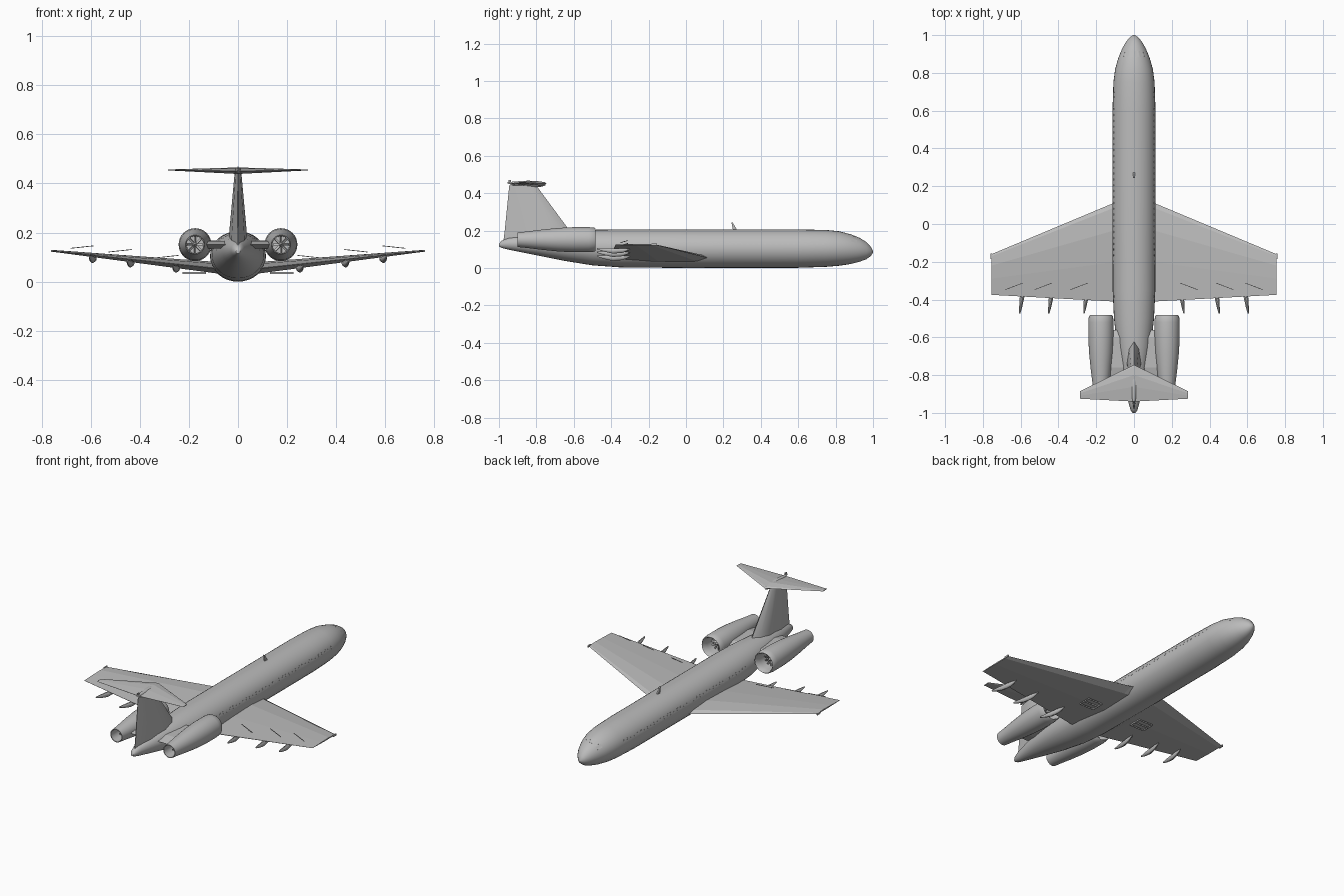
import bpy, bmesh, math
from mathutils import Vector, Matrix

if "Cube" in bpy.data.objects:
    bpy.data.objects.remove(bpy.data.objects["Cube"], do_unlink=True)

grey = bpy.data.materials.new("airframe_grey")
grey.use_nodes = True
grey.diffuse_color = (0.5, 0.5, 0.5, 1)
grey.node_tree.nodes["Principled BSDF"].inputs["Base Color"].default_value = (0.5, 0.5, 0.5, 1)


def finish(name, bm, smooth=None, mirror=False):
    """Turn a bmesh into an object, optionally smoothed and mirrored across x."""
    bmesh.ops.recalc_face_normals(bm, faces=bm.faces)
    mesh = bpy.data.meshes.new(name)
    bm.to_mesh(mesh)
    bm.free()
    mesh.materials.append(grey)
    ob = bpy.data.objects.new(name, mesh)
    bpy.context.collection.objects.link(ob)
    if smooth:
        bpy.ops.object.select_all(action='DESELECT')
        ob.select_set(True)
        bpy.context.view_layer.objects.active = ob
        bpy.ops.object.shade_smooth_by_angle(angle=math.radians(smooth))
    if mirror:
        ob.modifiers.new("Mirror", 'MIRROR').use_mirror_merge = False
    return ob


def loft(bm, rings, caps=True):
    """Skin a list of equal-length closed rings."""
    rows = [[bm.verts.new(p) for p in ring] for ring in rings]
    n = len(rows[0])
    for a, b in zip(rows, rows[1:]):
        for i in range(n):
            bm.faces.new((a[i], a[(i + 1) % n], b[(i + 1) % n], b[i]))
    if caps:
        bm.faces.new(rows[0])
        bm.faces.new(rows[-1])


def ellipse(x, y, z, rx, rz, n=32):
    return [(x + rx * math.cos(2 * math.pi * i / n), y,
             z + rz * math.sin(2 * math.pi * i / n)) for i in range(n)]


def box(bm, centre, size, rot=Matrix()):
    scale = Matrix.Diagonal((*size, 1))
    bmesh.ops.create_cube(bm, size=1, matrix=Matrix.Translation(centre) @ rot @ scale)


# Fuselage: (y, half width, bottom z, top z), tail to nose
HULL = [(-1, .008, .115, .13), (-.985, .018, .107, .146), (-.95, .028, .098, .16),
        (-.8, .064, .068, .186), (-.65, .09, .038, .199), (-.5, .106, .014, .204),
        (-.35, .113, .003, .206), (0, .114, 0, .206), (.6, .114, .001, .206),
        (.75, .109, .006, .203), (.82, .1, .012, .196), (.88, .083, .021, .18),
        (.93, .062, .034, .16), (.965, .042, .047, .138), (.988, .023, .064, .113),
        (1, .005, .081, .09)]
bm = bmesh.new()
loft(bm, [ellipse(0, y, (a + b) / 2, rx, (b - a) / 2) for y, rx, a, b in HULL])
finish("fuselage", bm, 50)


def hull_at(y):
    """Half width, centre z and half height of the fuselage at y."""
    for (y0, w0, a0, b0), (y1, w1, a1, b1) in zip(HULL, HULL[1:]):
        if y0 <= y <= y1:
            t = (y - y0) / (y1 - y0)
            a, b = a0 + t * (a1 - a0), b0 + t * (b1 - b0)
            return w0 + t * (w1 - w0), (a + b) / 2, (b - a) / 2


def hull_plate(bm, y0, y1, deg0, deg1):
    """Thin plate lying on the hull between two stations and two angles."""
    quads = []
    for y, d in ((y0, deg0), (y1, deg0), (y1, deg1), (y0, deg1)):
        w, zc, h = hull_at(y)
        c, s = math.cos(math.radians(d)), math.sin(math.radians(d))
        quads.append([(k * w * c, y, zc + k * h * s) for k in (.98, 1.005)])
    loft(bm, [[q[0] for q in quads], [q[1] for q in quads]])


# Cabin windows, cockpit panes
bm = bmesh.new()
for i in range(38):
    y = -.42 + i * .031
    hull_plate(bm, y, y + .01, 12, 20)
finish("cabin_windows", bm, mirror=True)
bm = bmesh.new()
for deg in (32, 52, 72):
    hull_plate(bm, .885, .915, deg, deg + 15)
finish("cockpit_windows", bm, mirror=True)

# Flying surfaces share one faceted section: (chord fraction, height fraction)
FOIL = [(0, 0), (.05, .3), (.28, .55), (.6, .4), (1, .03), (1, -.03), (.5, -.4), (.12, -.35)]


def panel(name, stations, upright=False, mirror=True):
    """Stations are (span, leading y, trailing y, height, thickness)."""
    rings = []
    for s, le, te, z, t in stations:
        ring = [(le + c * (te - le), h * t) for c, h in FOIL]
        rings.append([(h, y, s) if upright else (s, y, z + h) for y, h in ring])
    bm = bmesh.new()
    loft(bm, rings)
    return finish(name, bm, mirror=mirror)


panel("wing", [(.04, .14, -.414, .048, .052), (.11, .11, -.41, .056, .048),
               (.755, -.16, -.375, .125, .008)])
panel("tailplane", [(0, -.745, -.94, .45, .028), (.285, -.885, -.925, .455, .004)])

# Fin: symmetric section, base to top
SYM = [(0, 0), (.12, .7), (.35, 1), (.7, .7), (1, .05)]
SYM += [(c, -h) for c, h in reversed(SYM[1:])]
bm = bmesh.new()
loft(bm, [[(h * t, le + c * (te - le), z) for c, h in SYM]
          for z, le, te, t in ((.13, -.57, -.978, .04), (.21, -.63, -.968, .035),
                               (.44, -.8, -.945, .014))])
finish("fin", bm, 30)

# Bullet fairing and small probe at the top of the fin
bm = bmesh.new()
loft(bm, [ellipse(0, y, z, r, r, 12) for y, z, r in
          ((-.955, .455, .003), (-.92, .451, .011), (-.84, .449, .018),
           (-.78, .446, .013), (-.75, .444, .003))])
box(bm, (0, -.942, .463), (.005, .012, .014))
finish("fin_bullet", bm, 40)

# Engine nacelles: one continuous wall from fan face over the lip to the nozzle
EX, EZ = .175, .151
WALL = [(-.57, .046), (-.52, .049), (-.49, .054), (-.483, .059), (-.49, .064),
        (-.52, .067), (-.6, .067), (-.68, .063), (-.77, .054), (-.85, .044),
        (-.9, .039), (-.9, .035), (-.82, .034)]
bm = bmesh.new()
loft(bm, [ellipse(EX, y, EZ, r, r) for y, r in WALL])
finish("engine_nacelle", bm, 40, True)

# Fan and exhaust: hub cones with blades
bm = bmesh.new()
for face, tip, hub, reach, count in ((-.565, -.525, .014, .046, 12), (-.82, -.87, .012, .034, 8)):
    loft(bm, [ellipse(EX, face, EZ, hub, hub, 12), ellipse(EX, tip, EZ, .002, .002, 12)])
    y = face + (tip - face) * .25
    for i in range(count):
        spin = Matrix.Rotation(2 * math.pi * i / count, 4, 'Y')
        mid = Vector((EX, y, EZ)) + spin @ Vector((reach * .55, 0, 0))
        box(bm, mid, (reach * .85, .003, .009), spin @ Matrix.Rotation(.6, 4, 'X'))
finish("engine_blades", bm, mirror=True)

# Engine pylons
bm = bmesh.new()
loft(bm, [[(x, -.56, EZ), (x, -.6, EZ + .016), (x, -.76, EZ + .015), (x, -.83, EZ),
           (x, -.76, EZ - .015), (x, -.6, EZ - .016)] for x in (.03, .135)])
finish("engine_pylon", bm, mirror=True)

# Flap track fairings, canted slightly outward
bm = bmesh.new()
for x, z in ((.25, .054), (.436, .075), (.59, .093)):
    loft(bm, [ellipse(x + dx, y, z + dz, r, r * 1.25, 10) for y, dx, dz, r in
              ((-.3, -.01, .006, .002), (-.34, -.004, 0, .01), (-.39, .003, -.002, .012),
               (-.44, .01, .004, .008), (-.475, .015, .01, .003))])
finish("flap_fairing", bm, 40, True)

# Slanted strips standing just above the wing
bm = bmesh.new()
for x, z in ((.29, .102), (.48, .126), (.635, .141)):
    box(bm, (x, -.33, z), (.1, .003, .003),
        Matrix.Rotation(-.36, 4, 'Z') @ Matrix.Rotation(.1, 4, 'Y'))
finish("wing_strip", bm, mirror=True)

# Wing tip lights
bm = bmesh.new()
box(bm, (.757, -.17, .125), (.008, .03, .01))
finish("tip_light", bm, mirror=True)

# Wheel bay frames under the inner wings
bm = bmesh.new()
for dy in (-.037, 0, .037):
    box(bm, (.178, -.15 + dy, .035), (.095, .004, .007))
for dx in (-.046, .046):
    box(bm, (.178 + dx, -.15, .035), (.004, .078, .007))
finish("wheel_bay_frame", bm, mirror=True)

# Roof antenna, raked back toward the nose base
bm = bmesh.new()
loft(bm, [[(-.004, y0, z), (.004, y0, z), (.004, y1, z), (-.004, y1, z)]
          for z, y0, y1 in ((.2, .252, .275), (.242, .243, .25))])
finish("roof_antenna", bm)
